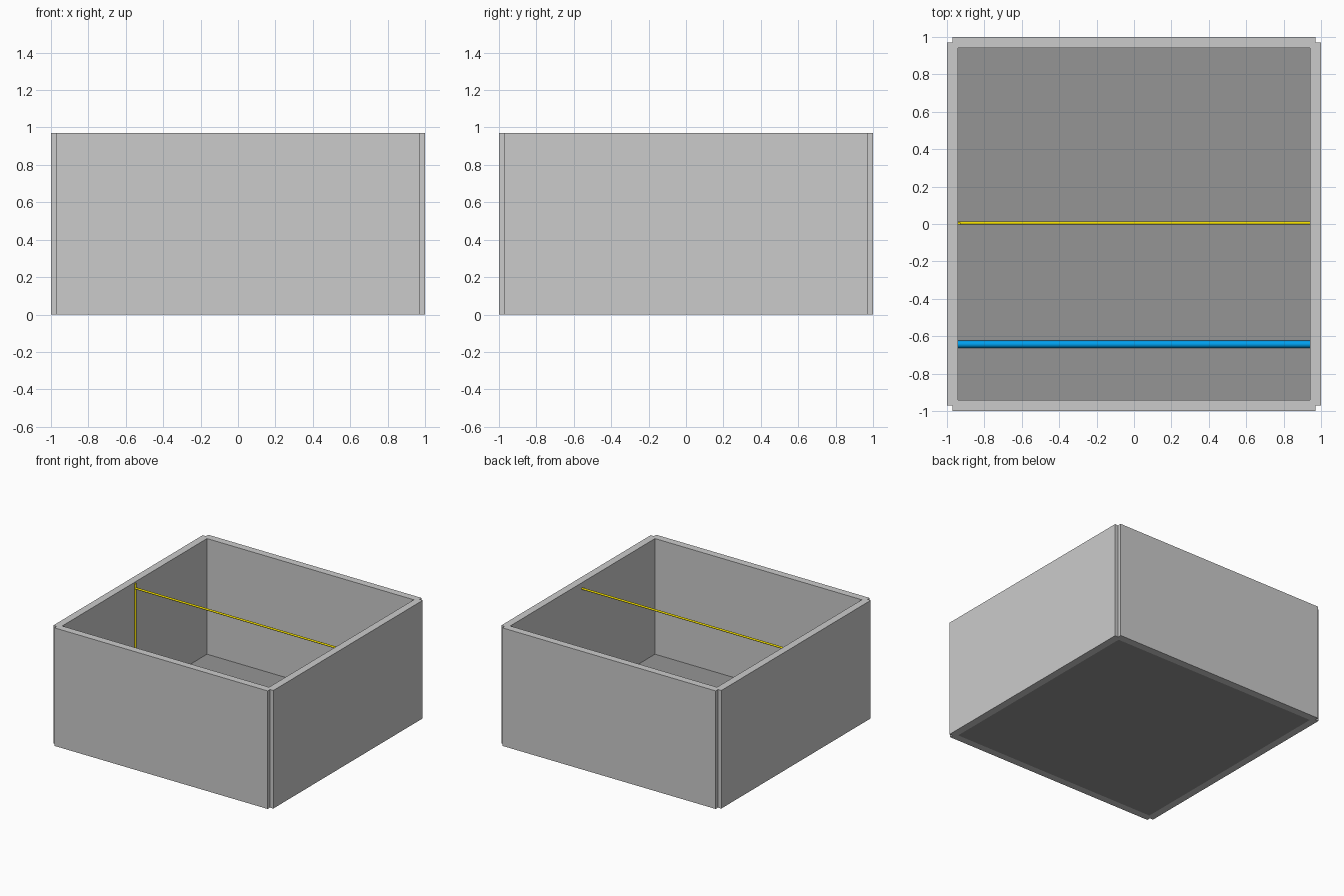
import bpy
from mathutils import Vector

if "Cube" in bpy.data.objects:
    bpy.data.objects.remove(bpy.data.objects["Cube"])


def colour(name, rgb):
    m = bpy.data.materials.new(name)
    m.diffuse_color = (*rgb, 1)
    m.use_nodes = True
    m.node_tree.nodes["Principled BSDF"].inputs["Base Color"].default_value = m.diffuse_color
    return m


def box(name, lo, hi, mat=None):
    lo, hi = Vector(lo), Vector(hi)
    bpy.ops.mesh.primitive_cube_add(size=1, location=(lo + hi) / 2)
    o = bpy.context.object
    o.name = name
    o.scale = hi - lo
    bpy.ops.object.transform_apply(location=False, rotation=False, scale=True)
    if mat:
        o.data.materials.append(mat)
    return o


def rod(name, a, b, radius, mat):
    a, b = Vector(a), Vector(b)
    bpy.ops.mesh.primitive_cylinder_add(vertices=24, radius=radius, depth=(b - a).length,
                                        location=(a + b) / 2)
    o = bpy.context.object
    o.name = name
    o.rotation_euler = (b - a).to_track_quat('Z', 'Y').to_euler()
    o.data.materials.append(mat)
    bpy.ops.object.shade_smooth_by_angle()
    return o


dark = colour("dark_grey", (0.3, 0.3, 0.3))
yellow = colour("yellow", (0.85, 0.7, 0.0))
blue = colour("blue", (0.0, 0.35, 0.85))

OUT, INN, END, TOP = 1.0, 0.94, 0.97, 0.97

# Floor slab
box("floor", (-INN, -INN, 0), (INN, INN, 0.02), dark)

# Four walls, each stopping short of the outer corner to leave a small notch
for side, s in (("front", -1), ("back", 1)):
    y = sorted((s * INN, s * OUT))
    box(side + "_wall", (-END, y[0], 0), (END, y[1], TOP))
for side, s in (("left", -1), ("right", 1)):
    x = sorted((s * INN, s * OUT))
    box(side + "_wall", (x[0], -END, 0), (x[1], END, TOP))

# Yellow cable: upright on the left wall and a span across the room
rod("cable_upright", (-0.935, 0.004, 0.02), (-0.935, 0.004, 0.96), 0.008, yellow)
rod("cable_span", (-INN, 0.005, 0.92), (INN, 0.005, 0.92), 0.008, yellow)

# Blue pipe lying low across the floor
rod("floor_pipe", (-INN, -0.643, 0.04), (INN, -0.643, 0.04), 0.019, blue)
